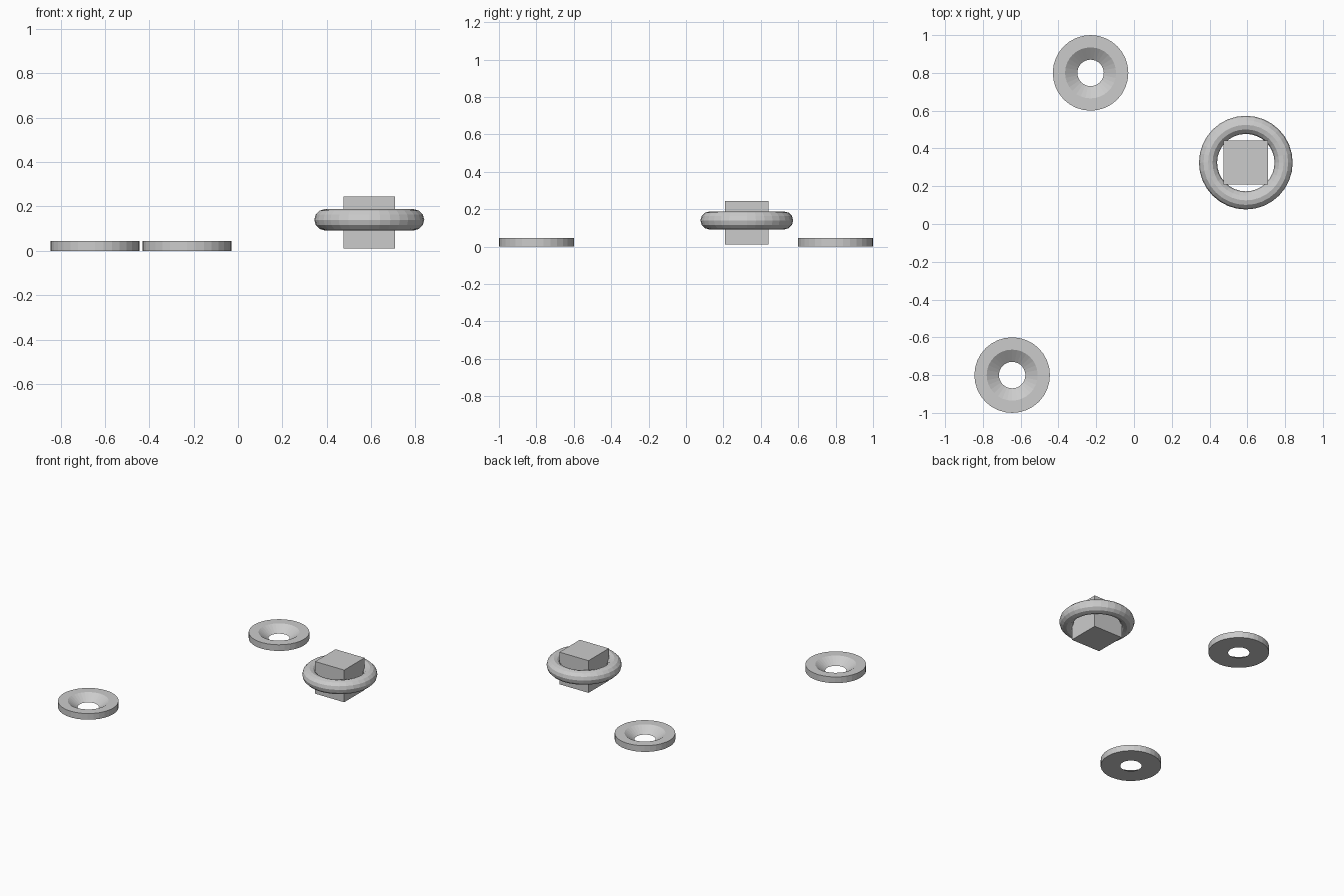
import bpy, bmesh
from math import cos, sin, tau

if "Cube" in bpy.data.objects:
    bpy.data.objects.remove(bpy.data.objects["Cube"])


def revolve(name, profile, location, sides=32):
    """Spin a closed (radius, z) profile around the z axis."""
    bm = bmesh.new()
    rings = [[bm.verts.new((r * cos(tau * i / sides), r * sin(tau * i / sides), z))
              for r, z in profile] for i in range(sides)]
    n = len(profile)
    for i in range(sides):
        a, b = rings[i], rings[(i + 1) % sides]
        for j in range(n):
            k = (j + 1) % n
            bm.faces.new((a[j], b[j], b[k], a[k]))
    bmesh.ops.recalc_face_normals(bm, faces=bm.faces)
    mesh = bpy.data.meshes.new(name)
    bm.to_mesh(mesh)
    bm.free()
    obj = bpy.data.objects.new(name, mesh)
    obj.location = location
    bpy.context.collection.objects.link(obj)
    return obj


# Countersunk washers: flat rim, cone falling to the through hole
washer = [(0.07, 0), (0.20, 0), (0.20, 0.045), (0.135, 0.045)]
revolve("washer_back", washer, (-0.23, 0.80, 0))
revolve("washer_front", washer, (-0.645, -0.80, 0))

# Round ring surrounding the block
section = [(0.20 + 0.048 * cos(tau * i / 12), 0.048 * sin(tau * i / 12)) for i in range(12)]
revolve("ring", section, (0.592, 0.325, 0.14))

# Cube block in the middle of the ring
bpy.ops.mesh.primitive_cube_add(size=0.234, location=(0.592, 0.325, 0.128))
bpy.context.object.name = "block"
